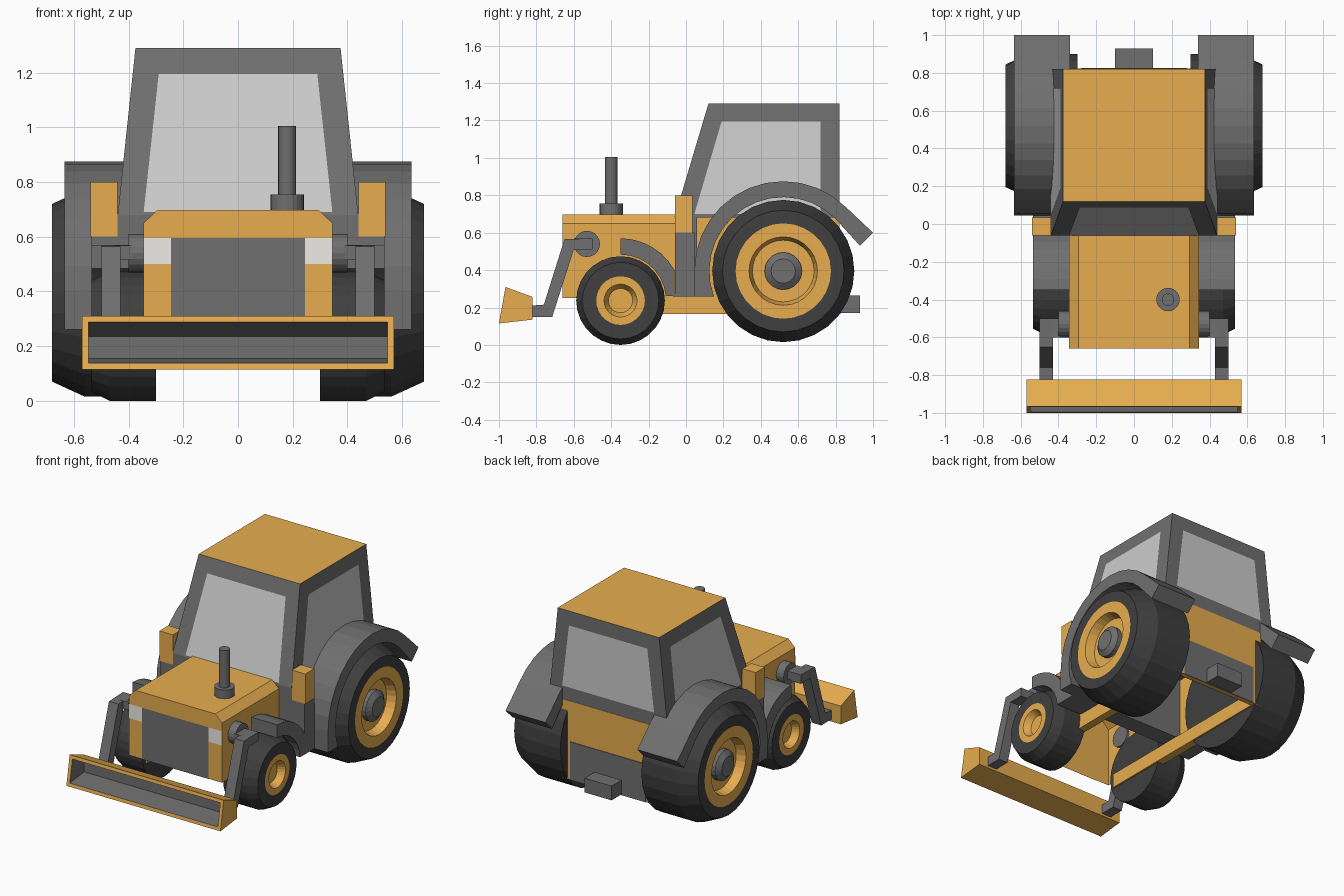
import bpy, bmesh
from math import cos, sin, radians, pi

if "Cube" in bpy.data.objects:
    bpy.data.objects.remove(bpy.data.objects["Cube"])


def mat(name, r, g, b):
    m = bpy.data.materials.new(name)
    m.diffuse_color = (r, g, b, 1)
    m.use_nodes = True
    m.node_tree.nodes["Principled BSDF"].inputs["Base Color"].default_value = m.diffuse_color
    return m


ORANGE = mat("orange", 0.80, 0.42, 0.08)
GREY = mat("grey", 0.16, 0.16, 0.16)
DARK = mat("dark_rubber", 0.05, 0.05, 0.05)
GLASS = mat("glass", 0.52, 0.52, 0.52)
WHITE = mat("lamp_white", 0.85, 0.84, 0.80)


def finish(name, bm, *mats):
    bmesh.ops.recalc_face_normals(bm, faces=bm.faces)
    me = bpy.data.meshes.new(name)
    bm.to_mesh(me)
    bm.free()
    for m in mats:
        me.materials.append(m)
    ob = bpy.data.objects.new(name, me)
    bpy.context.collection.objects.link(ob)
    return ob


def mirror(ob):
    ob.modifiers.new("mirror", 'MIRROR')  # across x = 0
    return ob


def box(name, x, y, z, m):
    bm = bmesh.new()
    bmesh.ops.create_cube(bm, size=1)
    for v in bm.verts:
        v.co = [(a + b) / 2 + c * (b - a) for (a, b), c in zip((x, y, z), v.co)]
    return finish(name, bm, m)


def side_profile(name, pts, x0, x1, m):
    """Extrude a (y, z) outline from x0 to x1."""
    bm = bmesh.new()
    f = bm.faces.new([bm.verts.new((x0, y, z)) for y, z in pts])
    ext = bmesh.ops.extrude_face_region(bm, geom=[f], use_keep_orig=True)
    for v in ext["geom"]:
        if isinstance(v, bmesh.types.BMVert):
            v.co.x = x1
    return finish(name, bm, m)


def panel(name, pts, m):
    bm = bmesh.new()
    bm.faces.new([bm.verts.new(p) for p in pts])
    return finish(name, bm, m)


def lathe(name, prof, cy, cz, sides, m):
    """Revolve (radius, x) points about an axle along x."""
    bm = bmesh.new()
    vs = [bm.verts.new((x, cy, cz + r)) for r, x in prof]
    es = [bm.edges.new(p) for p in zip(vs, vs[1:])]
    bmesh.ops.spin(bm, geom=vs + es, cent=(0, cy, cz), axis=(1, 0, 0),
                   angle=2 * pi, steps=sides, use_merge=True)
    bmesh.ops.remove_doubles(bm, verts=bm.verts, dist=1e-4)
    return finish(name, bm, m)


def post(name, x, y, z0, z1, r, m):
    bpy.ops.mesh.primitive_cylinder_add(vertices=20, radius=r, depth=z1 - z0,
                                        location=(x, y, (z0 + z1) / 2))
    ob = bpy.context.object
    ob.name = name
    ob.data.materials.append(m)


def arc(cy, cz, r, a0, a1, n):
    return [(cy + r * cos(radians(a0 + (a1 - a0) * i / n)),
             cz + r * sin(radians(a0 + (a1 - a0) * i / n))) for i in range(n + 1)]


# Hood: chamfered shell, open underneath
bm = bmesh.new()
section = [(-.345, .25), (-.345, .65), (-.295, .697), (.295, .697), (.345, .65), (.345, .25)]
front = [bm.verts.new((x, -.66, z)) for x, z in section]
back = [bm.verts.new((x, -.03, z)) for x, z in section]
for i in range(5):
    bm.faces.new((front[i], front[i + 1], back[i + 1], back[i]))
bm.faces.new(front)
finish("hood", bm, ORANGE)
panel("grille", [(-.245, -.663, .25), (.245, -.663, .25), (.245, -.663, .595), (-.245, -.663, .595)], GREY)
mirror(panel("front_lamp", [(.245, -.663, .5), (.345, -.663, .5), (.345, -.663, .595), (.245, -.663, .595)], WHITE))

# Chassis rails, rear body walls and hitch
mirror(box("chassis_rail", (.29, .345), (-.55, .82), (.165, .26), ORANGE))
mirror(box("rear_body_side", (.325, .345), (-.03, .82), (.25, .69), ORANGE))
box("rear_body_panel", (-.345, .345), (.79, .822), (.165, .69), ORANGE)
box("rear_grey_panel", (-.28, .28), (.80, .826), (.165, .42), GREY)
box("hitch", (-.1, .1), (.82, .93), (.17, .265), GREY)

# Cab: tapered hull with an orange roof
ZT, ZB, WT, WB = 1.29, .68, .375, .44
bm = bmesh.new()
low = [bm.verts.new(p) for p in ((-WB, -.062, ZB), (WB, -.062, ZB), (WB, .82, ZB), (-WB, .82, ZB))]
top = [bm.verts.new(p) for p in ((-WT, .12, ZT), (WT, .12, ZT), (WT, .82, ZT), (-WT, .82, ZT))]
bm.faces.new(low)
bm.faces.new(top).material_index = 1
for i in range(4):
    j = (i + 1) % 4
    bm.faces.new((low[i], low[j], top[j], top[i]))
finish("cab", bm, GREY, ORANGE)
box("cab_base", (-.44, .44), (-.06, .06), (.26, .68), GREY)


# Windows lie just proud of the cab faces
def cab_x(z):
    return WT + (WB - WT) * (ZT - z) / (ZT - ZB) + .003


def cab_y(z):
    return .12 - .182 * (ZT - z) / (ZT - ZB) - .003


panel("windscreen", [(x, cab_y(z), z) for x, z in
                     ((-.29, 1.195), (.29, 1.195), (.345, .69), (-.345, .69))], GLASS)
panel("rear_window", [(x, .823, z) for x, z in
                      ((-.29, 1.195), (.29, 1.195), (.34, .78), (-.34, .78))], GLASS)
mirror(panel("side_window", [(cab_x(z), y, z) for y, z in
                             ((.19, 1.195), (.72, 1.195), (.72, .70), (.045, .70))], GLASS))

# Fenders and the step between them
rear = ([(.045, .26)] + arc(.52, .4, .475, 180, 45, 12) + [(1.0, .6), (.93, .53)]
        + arc(.52, .395, .395, 45, 200, 14) + [(.15, .26)])
mirror(side_profile("rear_fender", rear, .34, .635, GREY))
fore = arc(-.35, .24, .33, 90, 29, 6) + [(-.06, .26)] + arc(-.35, .24, .243, 5, 90, 7)
mirror(side_profile("front_fender", fore, .34, .535, GREY))
mirror(box("cab_step", (.34, .535), (-.06, .045), (.26, .60), GREY))
mirror(box("shoulder_lamp", (.44, .54), (-.06, .035), (.60, .80), ORANGE))

# Rear wheels
mirror(lathe("rear_tyre", [(0, .30), (.38, .30), (.38, .56), (.325, .68), (.255, .68)],
             .52, .395, 28, DARK))
mirror(lathe("rear_rim", [(.255, .68), (.183, .68), (.165, .62), (0, .62)], .52, .395, 28, ORANGE))
mirror(lathe("rear_hub", [(.10, .62), (.10, .65), (.065, .675), (0, .675)], .52, .395, 20, GREY))

# Front wheels
mirror(lathe("front_tyre", [(0, .30), (.237, .30), (.237, .47), (.205, .535), (.13, .535)],
             -.35, .237, 28, DARK))
mirror(lathe("front_rim", [(.13, .535), (.088, .535), (.065, .49), (0, .49)], -.35, .237, 28, ORANGE))

# Exhaust
post("exhaust_base", .18, -.40, .68, .755, .062, GREY)
post("exhaust_pipe", .18, -.40, .70, 1.005, .033, GREY)

# Loader pivots and arms
mirror(lathe("loader_pivot", [(0, .33), (.07, .33), (.07, .40), (0, .40)], -.53, .54, 20, GREY))
mirror(box("loader_pin", (.39, .45), (-.60, -.50), (.515, .568), GREY))
arm = [(-.50, .57), (-.65, .565), (-.76, .215), (-.83, .21), (-.83, .15), (-.715, .15), (-.60, .51), (-.50, .51)]
mirror(side_profile("loader_arm", arm, .43, .50, GREY))

# Bucket: wedge with a recessed grey mouth
bm = bmesh.new()
prof = [(-1, .115), (-.965, .31), (-.822, .257), (-.822, .135)]
ends = [[bm.verts.new((s * .57, y, z)) for y, z in prof] for s in (-1, 1)]
for e in ends:
    bm.faces.new(e)
for i in range(4):
    j = (i + 1) % 4
    bm.faces.new((ends[0][i], ends[0][j], ends[1][j], ends[1][i]))
bmesh.ops.recalc_face_normals(bm, faces=bm.faces)
mouth = min(bm.faces, key=lambda f: f.calc_center_median().y)
bmesh.ops.inset_individual(bm, faces=[mouth], thickness=.032)
inner = bmesh.ops.extrude_discrete_faces(bm, faces=[mouth])["faces"][0]
rim = [v for v in inner.verts]
zmid = sum(v.co.z for v in rim) / 4
for v in rim:
    v.co.y = -.845
    v.co.z = .235 if v.co.z > zmid else .155
inner.material_index = 1
for f in {f for v in rim for f in v.link_faces}:
    f.material_index = 1
finish("bucket", bm, ORANGE, GREY)
